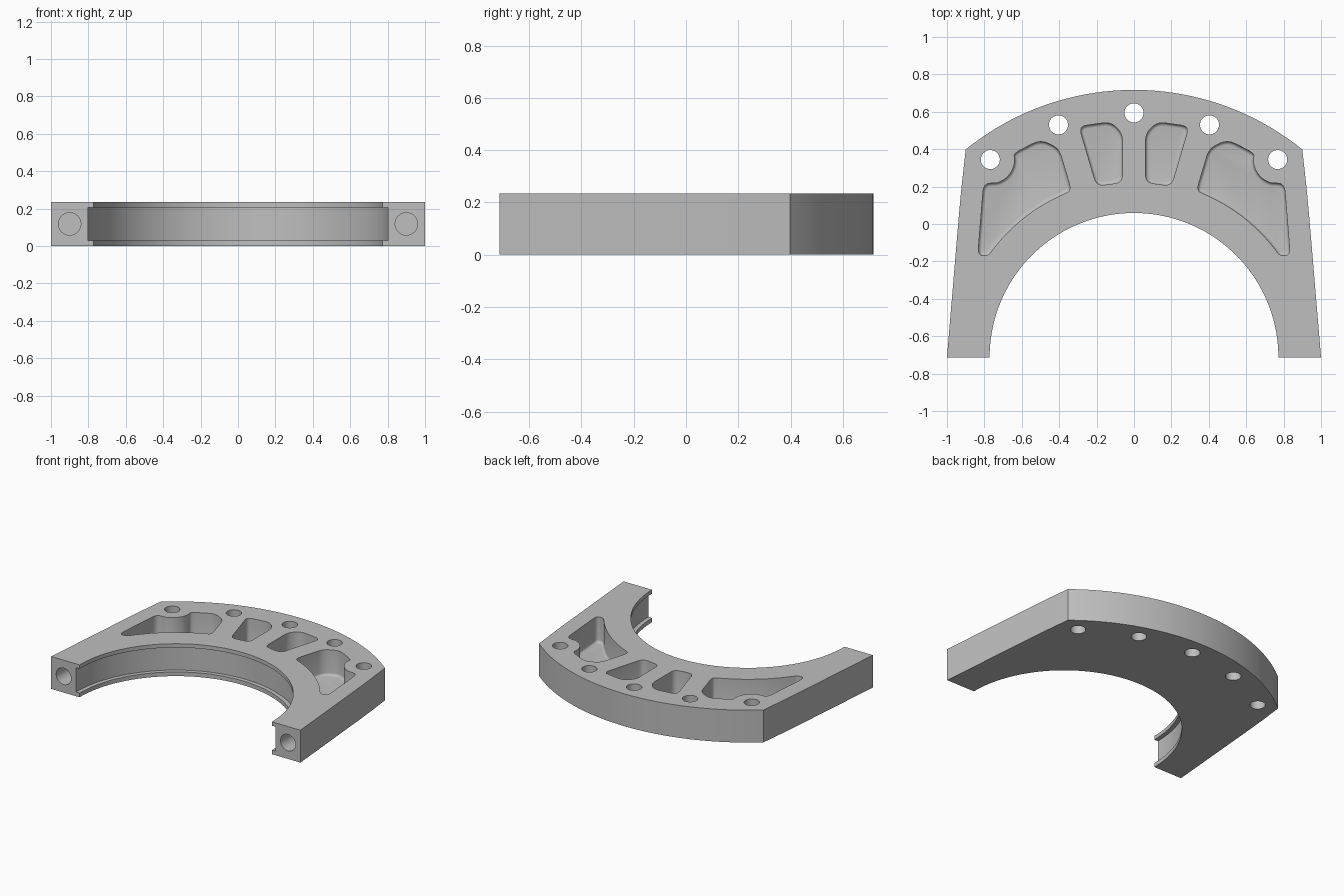
import bpy, bmesh, math
from mathutils import Vector, Matrix

cube = bpy.data.objects.get("Cube")
if cube:
    bpy.data.objects.remove(cube, do_unlink=True)

HEIGHT = 0.235
CENTRE = Vector((0, -0.713))   # shared centre of bore, rim and bolt circle

grey = bpy.data.materials.new("machined grey")
grey.use_nodes = True
grey.diffuse_color = (0.52, 0.52, 0.52, 1)
grey.node_tree.nodes["Principled BSDF"].inputs["Base Color"].default_value = (0.52, 0.52, 0.52, 1)


def arc(centre, radius, start, end, steps):
    """Points on an arc, angles in degrees from +x."""
    angles = [math.radians(start + (end - start) * i / steps) for i in range(steps + 1)]
    return [Vector((centre[0] + radius * math.cos(a), centre[1] + radius * math.sin(a))) for a in angles]


def rounded(points, corners, size, steps=6):
    """Round the listed corners of a closed outline."""
    out = []
    for i, p in enumerate(points):
        if i not in corners:
            out.append(p)
            continue
        a, b = points[i - 1] - p, points[(i + 1) % len(points)] - p
        start = p + a.normalized() * min(size, a.length * 0.48)
        end = p + b.normalized() * min(size, b.length * 0.48)
        for k in range(steps + 1):
            t = k / steps
            out.append(start * (1 - t) ** 2 + p * 2 * t * (1 - t) + end * t ** 2)
    return out


def prism(name, outline, bottom, top, fillet=0):
    """Extrude an outline upwards, optionally rounding its bottom edge."""
    bm = bmesh.new()
    base = bm.faces.new([bm.verts.new((p.x, p.y, bottom)) for p in outline])
    up = bmesh.ops.extrude_face_region(bm, geom=[base], use_keep_orig=True)
    bmesh.ops.translate(bm, vec=(0, 0, top - bottom),
                        verts=[v for v in up["geom"] if isinstance(v, bmesh.types.BMVert)])
    bmesh.ops.recalc_face_normals(bm, faces=bm.faces)
    if fillet:
        edges = [e for e in bm.edges if all(v.co.z < bottom + 1e-4 for v in e.verts)]
        bmesh.ops.bevel(bm, geom=edges, offset=fillet, segments=4, profile=0.5,
                        affect='EDGES', clamp_overlap=False)
        bmesh.ops.recalc_face_normals(bm, faces=bm.faces)
    mesh = bpy.data.meshes.new(name)
    bm.to_mesh(mesh)
    bm.free()
    mesh.materials.append(grey)
    obj = bpy.data.objects.new(name, mesh)
    bpy.context.collection.objects.link(obj)
    return obj


def cut(body, cutter):
    """Subtract a cutter from the body and discard it."""
    cutter.hide_render = True
    mod = body.modifiers.new("cut", 'BOOLEAN')
    mod.operation = 'DIFFERENCE'
    mod.solver = 'EXACT'
    mod.object = cutter
    bpy.context.view_layer.objects.active = body
    bpy.ops.object.modifier_apply(modifier=mod.name)
    bpy.data.objects.remove(cutter, do_unlink=True)


# Arch body: straight feet, tapering sides, curved rim and semicircular bore
side = [Vector((1, -0.713)), Vector((0.936, 0.05)), Vector((0.922, 0.2))]
rim = arc(CENTRE, 1.43, 51, 129, 48)
bore = arc(CENTRE, 0.772, 180, 0, 72)
body = prism("arch_bracket", side + rim + [Vector((-p.x, p.y)) for p in reversed(side)] + bore, 0, HEIGHT)

# Groove running round the bore between two thin lips
cut(body, prism("groove_cutter", arc(CENTRE, 0.802, 0, 357.5, 143), 0.03, 0.207))

# Five bolt holes along the rim
for angle in (54, 72, 90, 108, 126):
    spot = arc(CENTRE, 1.307, angle, angle, 1)[0]
    cut(body, prism("bolt_hole_cutter", arc(spot, 0.051, 0, 348.75, 31), -0.1, HEIGHT + 0.1))

# Weight-saving pockets, drawn on the left and mirrored
small = [Vector(p) for p in ((0.062, 0.222), (0.2, 0.203), (0.294, 0.522), (0.125, 0.546), (0.062, 0.485))]
small = rounded(small, range(5), 0.042)

large = [Vector(p) for p in ((0.5, 0.45), (0.402, 0.405), (0.335, 0.18))]
large += arc(CENTRE, 0.95, 67, 35, 20)
large += [Vector((0.835, -0.168)), Vector((0.804, 0.216))]
relief = arc((0.768, 0.345), 0.13, -105, -180, 12)
corners = [0, 1, 2, len(large) - 3, len(large) - 2, len(large) - 1]
large += relief + [Vector((0.643, 0.378))]
corners.append(len(large) - 1)
large = rounded(large, corners, 0.045)

for outline in (small, large):
    for sign in (1, -1):
        shape = [Vector((p.x * sign, p.y)) for p in outline]
        cut(body, prism("pocket_cutter", shape, 0.05, HEIGHT + 0.1, fillet=0.018))

# Blind mounting hole in the end of each foot
for sign in (1, -1):
    hole = prism("foot_hole_cutter", arc((0, 0), 0.06, 0, 348.75, 31), -0.2, 0.2)
    hole.data.transform(Matrix.Translation((sign * 0.9, -0.613, 0.118)) @ Matrix.Rotation(math.pi / 2, 4, 'X'))
    cut(body, hole)

# Smooth curved walls while keeping machined edges crisp
bpy.ops.object.select_all(action='DESELECT')
body.select_set(True)
bpy.context.view_layer.objects.active = body
bpy.ops.object.shade_smooth_by_angle(angle=math.radians(30))
